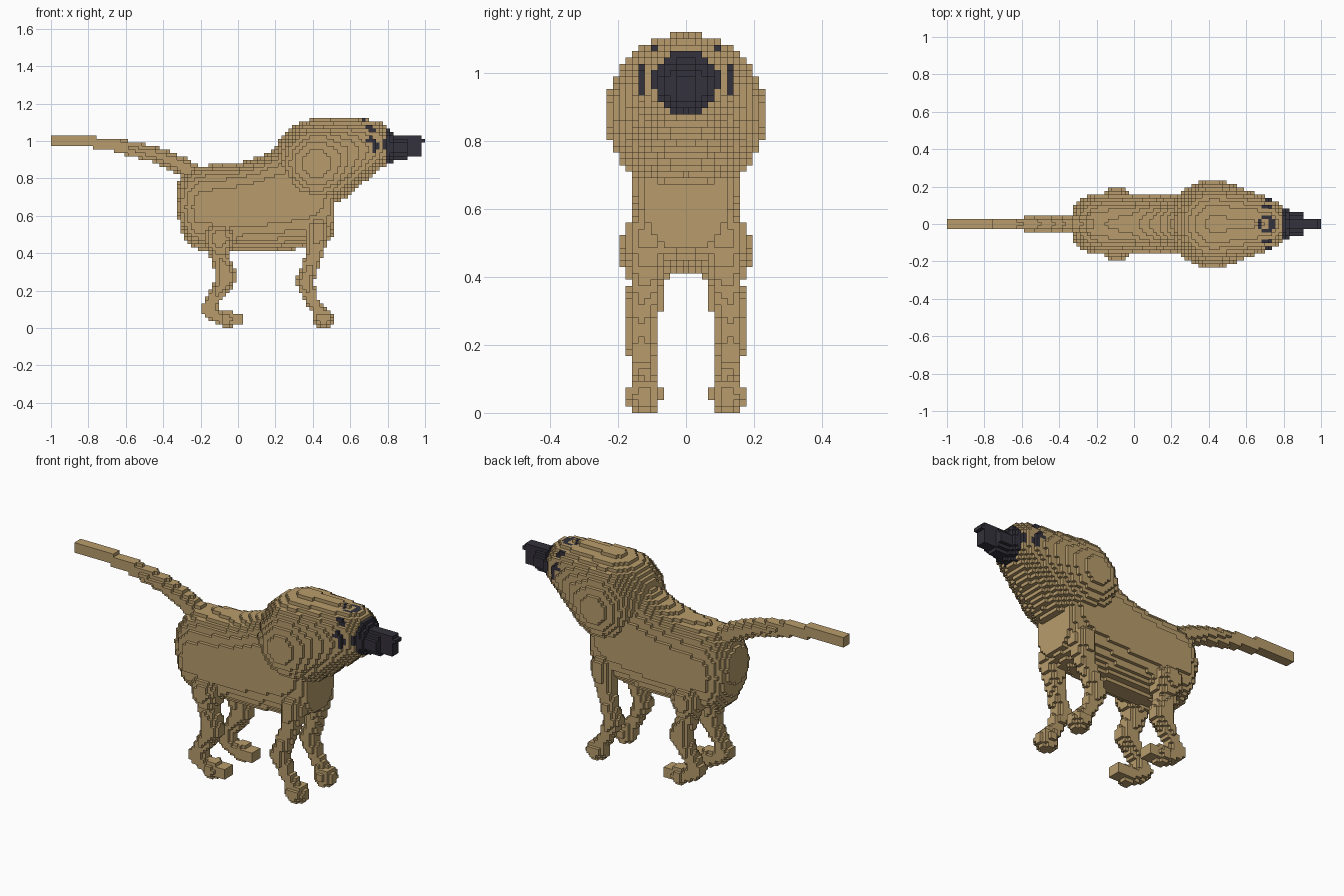
import bpy, bmesh, math

if "Cube" in bpy.data.objects:
    bpy.data.objects.remove(bpy.data.objects["Cube"])

V = 0.0187          # cube size
NX, NY, NZ = 107, 13, 60


def material(name, rgb):
    m = bpy.data.materials.new(name)
    m.diffuse_color = (*rgb, 1)
    m.use_nodes = True
    m.node_tree.nodes["Principled BSDF"].inputs["Base Color"].default_value = m.diffuse_color
    return m


TAN = material("tan_fur", (0.48, 0.335, 0.15))
DARK = material("dark_nose", (0.033, 0.031, 0.043))


def pos(c):
    return (c[0] - (NX - 1) / 2) * V, c[1] * V, (c[2] + 0.5) * V


def fill(rule, lo, hi):
    """Grid cells inside the bounds whose centres satisfy the rule."""
    i0, i1 = (max(0, min(NX - 1, math.floor(v / V + NX / 2))) for v in (lo[0], hi[0]))
    j0, j1 = (max(-NY, min(NY, round(v / V))) for v in (lo[1], hi[1]))
    k0, k1 = (max(0, min(NZ, math.floor(v / V))) for v in (lo[2], hi[2]))
    return {(i, j, k) for i in range(i0, i1 + 1) for j in range(j0, j1 + 1)
            for k in range(k0, k1 + 1) if rule(*pos((i, j, k)))}


def limb(points, steps=8):
    """Cells swept by a ball along (x, y, z, radius) points."""
    cells = set()
    for a, b in zip(points, points[1:]):
        for s in range(steps + 1):
            x, y, z, r = (p + (q - p) * s / steps for p, q in zip(a, b))
            cells |= fill(lambda u, v, w: (u - x) ** 2 + (v - y) ** 2 + (w - z) ** 2 < r * r,
                          (x - r, y - r, z - r), (x + r, y + r, z + r))
    return cells


def box(lo, hi):
    return fill(lambda x, y, z: all(a <= p <= b for a, p, b in zip(lo, (x, y, z), hi)), lo, hi)


parts, taken = [], set()


def add(name, cells, mat=TAN):
    cells = cells - taken
    taken.update(cells)
    parts.append((name, cells, mat))


# head and shoulders: tapered ball sweep
HX, HZ = 0.70, 0.975
head = limb([(0.425, 0, 0.88, 0.237), (HX, 0, HZ, 0.138)], 16)

# muzzle: round pad on the face, then a narrowing snout with a small tip
pad = {c for c in head if pos(c)[0] > 0.775
       and math.hypot(pos(c)[1], pos(c)[2] - HZ) < 0.097}
pad |= fill(lambda x, y, z: math.hypot(y, z - 0.965) < 0.078, (0.79, -0.08, 0.88), (0.83, 0.08, 1.06))
snout = fill(lambda x, y, z: math.hypot(y, z - 0.965) < 0.064, (0.82, -0.07, 0.88), (0.895, 0.07, 1.05))
snout |= box((0.88, -0.03, 0.912), (0.98, 0.03, 1.02))
snout |= box((0.96, -0.02, 0.985), (1.0, 0.02, 1.01))
add("muzzle", pad | snout, DARK)


# dark eye rings and flecks around the head
def marked(c):
    x, y, z = pos(c)
    y, z = abs(y), z - HZ
    dx = x - 0.705
    if abs(dx) > 0.045 or math.hypot(y, z) < 0.11:
        return False
    side = y > 0.1 and dx > -0.028 and 0.024 < math.hypot(dx, z) < 0.045 and (dx > 0.01 or z > 0.01)
    top = z > 0.1 and 0.024 < math.hypot(dx, y) < 0.048
    fleck = abs(dx) < 0.025 and abs(y - 0.09) < 0.014 and abs(abs(z) - 0.09) < 0.012
    return side or top or fleck


add("eye_markings", {c for c in head if marked(c)}, DARK)
add("head_and_shoulders", head)

# body: oval sections (x, bottom, top, half width)
SECTIONS = [(-0.325, 0.62, 0.77, 0.085), (-0.305, 0.52, 0.80, 0.11), (-0.27, 0.45, 0.84, 0.14),
            (-0.22, 0.42, 0.865, 0.158), (0.0, 0.415, 0.88, 0.165), (0.1, 0.415, 0.91, 0.165),
            (0.2, 0.415, 0.955, 0.165), (0.3, 0.42, 1.0, 0.165), (0.42, 0.44, 0.97, 0.16),
            (0.48, 0.47, 0.9, 0.145), (0.515, 0.48, 0.8, 0.12)]


def in_body(x, y, z):
    for a, b in zip(SECTIONS, SECTIONS[1:]):
        if a[0] <= x <= b[0]:
            t = (x - a[0]) / (b[0] - a[0])
            lo, hi, w = (p + (q - p) * t for p, q in zip(a[1:], b[1:]))
            return abs(y / w) ** 2.2 + abs((z - (lo + hi) / 2) / ((hi - lo) / 2)) ** 2.2 < 1
    return False


add("body", fill(in_body, (-0.34, -0.2, 0.4), (0.53, 0.2, 1.02)))

# tail: thick curved base and thin square tip
tail = limb([(-0.22, 0, 0.81, 0.055), (-0.30, 0, 0.865, 0.047), (-0.42, 0, 0.92, 0.042),
             (-0.53, 0, 0.95, 0.04), (-0.65, 0, 0.972, 0.036)])
add("tail", tail)
tip = box((-0.77, -0.03, 0.955), (-0.66, 0.03, 1.01)) | box((-1.0, -0.03, 0.972), (-0.76, 0.03, 1.022))
add("tail_tip", tip)

# legs, mirrored left and right
for side, s in (("right", -1), ("left", 1)):
    y = 0.115 * s
    front = limb([(0.43, y, 0.52, 0.065), (0.415, y, 0.41, 0.046), (0.38, 0.13 * s, 0.31, 0.042),
                  (0.355, 0.13 * s, 0.245, 0.046), (0.40, 0.13 * s, 0.14, 0.034),
                  (0.44, 0.125 * s, 0.08, 0.034)])
    add(side + "_front_leg", front)
    add(side + "_front_paw", limb([(0.458, 0.125 * s, 0.05, 0.055), (0.458, 0.125 * s, 0.05, 0.055)], 1))
    hind = limb([(-0.10, y, 0.48, 0.085), (-0.10, y, 0.39, 0.05), (-0.06, 0.13 * s, 0.27, 0.053),
                 (-0.12, 0.13 * s, 0.175, 0.038), (-0.163, 0.125 * s, 0.10, 0.042),
                 (-0.10, 0.125 * s, 0.055, 0.036)])
    add(side + "_hind_leg", hind)
    paw = limb([(-0.06, 0.125 * s, 0.048, 0.05), (-0.06, 0.125 * s, 0.048, 0.05)], 1)
    toe = box((-0.08, 0.125 * s - 0.042, 0.02), (0.033, 0.125 * s + 0.042, 0.075))
    add(side + "_hind_paw", paw | toe)

# turn each part into cubes, keeping only the outer faces
for name, cells, mat in parts:
    bm = bmesh.new()
    verts = {}

    def corner(p):
        if p not in verts:
            verts[p] = bm.verts.new(((p[0] - NX / 2) * V, (p[1] - 0.5) * V, p[2] * V))
        return verts[p]

    for c in sorted(cells):
        for axis in range(3):
            u, w = (axis + 1) % 3, (axis + 2) % 3
            for d in (0, 1):
                n = list(c)
                n[axis] += 2 * d - 1
                if tuple(n) in taken:
                    continue
                ring = []
                for a, b in ((0, 0), (1, 0), (1, 1), (0, 1)):
                    p = list(c)
                    p[axis] += d
                    p[u] += a
                    p[w] += b
                    ring.append(corner(tuple(p)))
                bm.faces.new(ring if d else ring[::-1])
    mesh = bpy.data.meshes.new(name)
    bm.to_mesh(mesh)
    bm.free()
    mesh.materials.append(mat)
    bpy.context.collection.objects.link(bpy.data.objects.new(name, mesh))
